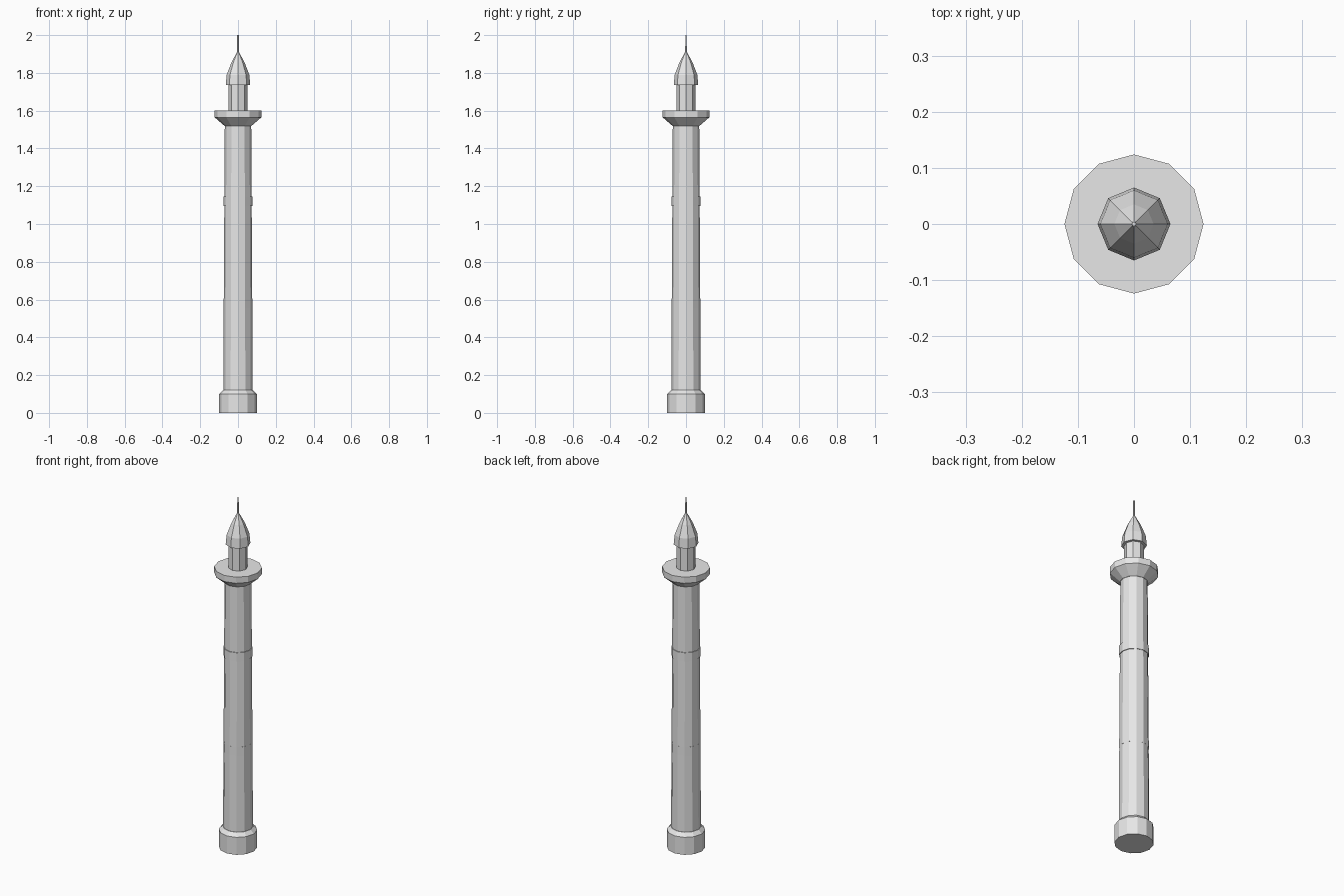
import bpy, bmesh, math

if "Cube" in bpy.data.objects:
    bpy.data.objects.remove(bpy.data.objects["Cube"])

stone = bpy.data.materials.new("light_grey_stone")
stone.diffuse_color = (0.8, 0.8, 0.8, 1.0)
stone.use_nodes = True
stone.node_tree.nodes["Principled BSDF"].inputs["Base Color"].default_value = stone.diffuse_color


def lathe(name, profile, sides):
    """Flat-faced solid of revolution from (radius, z) points, bottom to top."""
    bm = bmesh.new()
    rings = []
    for r, z in profile:
        if r == 0:
            rings.append([bm.verts.new((0, 0, z))])
        else:
            rings.append([bm.verts.new((r * math.cos(2 * math.pi * i / sides),
                                        r * math.sin(2 * math.pi * i / sides), z))
                          for i in range(sides)])
    for low, high in zip(rings, rings[1:]):
        for i in range(sides):
            j = (i + 1) % sides
            if len(high) == 1:
                bm.faces.new((low[i], low[j], high[0]))
            else:
                bm.faces.new((low[i], low[j], high[j], high[i]))
    bm.faces.new(rings[0][::-1])
    if len(rings[-1]) > 1:
        bm.faces.new(rings[-1])
    mesh = bpy.data.meshes.new(name)
    bm.to_mesh(mesh)
    bm.free()
    mesh.materials.append(stone)
    obj = bpy.data.objects.new(name, mesh)
    bpy.context.collection.objects.link(obj)
    return obj


# Foot and tapering shaft
lathe("base", [(0.10, 0), (0.10, 0.10), (0.08, 0.12)], 12)
lathe("shaft", [(0.078, 0.11), (0.07, 1.53)], 12)

# Slim bands around the shaft
for name, z in (("lower_band", 0.58), ("upper_band", 1.12)):
    lathe(name, [(0.076, z - 0.025), (0.076, z + 0.025)], 12)

# Balcony with sloped underside
lathe("balcony", [(0.072, 1.52), (0.124, 1.565), (0.124, 1.60)], 12)

# Lantern, pointed cap and spike
lathe("lantern", [(0.05, 1.59), (0.05, 1.74)], 8)
lathe("cap", [(0.065, 1.735), (0.06, 1.79), (0.035, 1.855), (0, 1.92)], 8)
lathe("spike", [(0.005, 1.90), (0.004, 2.0)], 6)
